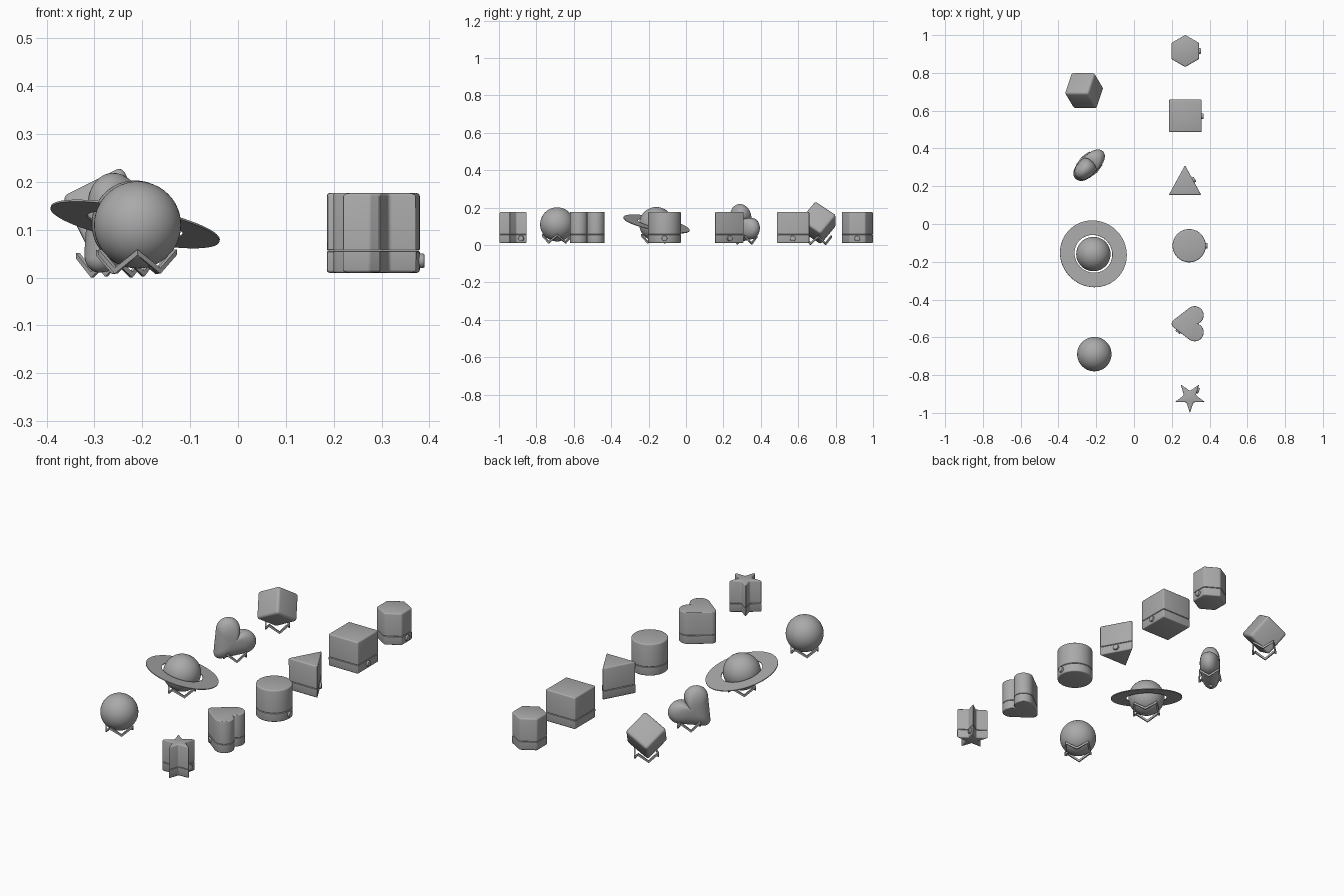
import bpy, bmesh
from math import sin, cos, pi, radians, asin, atan2, acos, hypot
from mathutils import Matrix, Vector

if "Cube" in bpy.data.objects:
    bpy.data.objects.remove(bpy.data.objects["Cube"])

grey = bpy.data.materials.new("dark_grey")
grey.diffuse_color = (0.4, 0.4, 0.4, 1)
grey.use_nodes = True
grey.node_tree.nodes["Principled BSDF"].inputs["Base Color"].default_value = grey.diffuse_color


def finish(bm, name, matrix=None, angle=35):
    bmesh.ops.recalc_face_normals(bm, faces=bm.faces[:])
    if matrix is not None:
        bm.transform(matrix)
    me = bpy.data.meshes.new(name)
    bm.to_mesh(me)
    bm.free()
    me.materials.append(grey)
    ob = bpy.data.objects.new(name, me)
    bpy.context.collection.objects.link(ob)
    bpy.ops.object.select_all(action='DESELECT')
    bpy.context.view_layer.objects.active = ob
    ob.select_set(True)
    bpy.ops.object.shade_smooth_by_angle(angle=radians(angle))
    return ob


def round_edges(bm, width, segments=3, skip_z=None):
    bmesh.ops.recalc_face_normals(bm, faces=bm.faces[:])
    edges = [e for e in bm.edges if e.calc_face_angle(0) > radians(30)
             and (skip_z is None or any(abs(v.co.z - skip_z) > 1e-5 for v in e.verts))]
    bmesh.ops.bevel(bm, geom=edges, offset=width, segments=segments,
                    profile=0.5, affect='EDGES', clamp_overlap=True)


def slab(name, pts, z0, z1, width, seam):
    bm = bmesh.new()
    lo = [bm.verts.new((x, y, z0)) for x, y in pts]
    hi = [bm.verts.new((x, y, z1)) for x, y in pts]
    n = len(pts)
    bm.faces.new(lo[::-1])
    bm.faces.new(hi)
    for i in range(n):
        j = (i + 1) % n
        bm.faces.new((lo[i], lo[j], hi[j], hi[i]))
    round_edges(bm, width, 3, seam)
    # tiny chamfer along the seam
    edges = [e for e in bm.edges if all(abs(v.co.z - seam) < 1e-5 for v in e.verts)]
    bmesh.ops.bevel(bm, geom=edges, offset=0.002, segments=1, profile=0.5,
                    affect='EDGES', clamp_overlap=True)
    return finish(bm, name)


def ngon(n, r, start):
    return [(r * cos(start + 2 * pi * i / n), r * sin(start + 2 * pi * i / n)) for i in range(n)]


def heart_outline(n=18):
    # Two lobe arcs joined by straight tangents to a rounded tip
    cx, cy, r, tip, tr = 0.045, 0.035, 0.048, -0.102, 0.024
    line = atan2(cy - tip, cx) - asin(r / hypot(cx, cy - tip))
    a0, a1 = line - pi / 2, acos(-cx / r)
    ty = tip + tr / cos(line)
    right = [(tr * cos(a), ty + tr * sin(a)) for a in
             (-pi / 2 + (a0 + pi / 2) * i / 5 for i in range(6))]
    right += [(cx + r * cos(a0 + (a1 - a0) * i / n),
               cy + r * sin(a0 + (a1 - a0) * i / n)) for i in range(n + 1)]
    right[0], right[-1] = (0, right[0][1]), (0, right[-1][1])
    return right + [(-x, y) for x, y in right[-2:0:-1]]


# Shaped boxes: base, body and a round button on the base
def box(name, center, pts, button, facing):
    cx, cy = center
    pts = [(x + cx, y + cy) for x, y in pts]
    slab(name + "_base", pts, 0.01, 0.0555, 0.006, 0.0555)
    slab(name + "_body", pts, 0.0565, 0.177, 0.007, 0.0565)
    bm = bmesh.new()
    bmesh.ops.create_cone(bm, cap_ends=True, segments=24, radius1=0.015, radius2=0.015, depth=0.024)
    round_edges(bm, 0.003, 2)
    m = (Matrix.Translation((button[0], button[1], 0.035)) @ Matrix.Rotation(radians(facing), 4, 'Z')
         @ Matrix.Rotation(pi / 2, 4, 'Y'))
    finish(bm, name + "_button", m)


star = []
for i in range(5):
    a = -pi / 2 + 2 * pi * i / 5
    star += [(0.084 * cos(a), 0.084 * sin(a)),
             (0.033 * cos(a + pi / 5), 0.033 * sin(a + pi / 5))]
heart = heart_outline()

box("hexagon_box", (0.271, 0.916), ngon(6, 0.085, pi / 2), (0.343, 0.916), 0)
box("square_box", (0.272, 0.573), ngon(4, 0.122, pi / 4), (0.356, 0.571), 0)
box("triangle_box", (0.27, 0.154), [(-0.086, 0), (0.086, 0), (0, 0.157)], (0.312, 0.232), 28)
box("round_box", (0.292, -0.115), ngon(48, 0.088, 0), (0.378, -0.115), 0)
box("heart_box", (0.286, -0.528), [(y, -x) for x, y in heart], (0.238, -0.565), -131)
box("star_box", (0.296, -0.917), star, (0.333, -0.88), -18)


# Zigzag stand: ribbon ring with four feet and four raised points
def stand(name, x, y, z, s=1.0):
    bm = bmesh.new()
    rings = []
    for i in range(8):
        a = i * pi / 4
        r, h = (0.078 * s, 0.039) if i % 2 == 0 else (0.064 * s, 0.0)
        rings.append([bm.verts.new((x + (r + dr) * cos(a), y + (r + dr) * sin(a), z + h + dz))
                      for dr, dz in ((-0.004, 0), (0.004, 0), (0.004, 0.012), (-0.004, 0.012))])
    for i in range(8):
        p, q = rings[i], rings[(i + 1) % 8]
        for k in range(4):
            l = (k + 1) % 4
            bm.faces.new((p[k], p[l], q[l], q[k]))
    finish(bm, name)


def ball(name, x, y, z, r):
    bm = bmesh.new()
    bmesh.ops.create_uvsphere(bm, u_segments=48, v_segments=24, radius=r)
    finish(bm, name, Matrix.Translation((x, y, z)))


# Plain ball
ball("ball", -0.21, -0.689, 0.11, 0.091)
stand("ball_stand", -0.21, -0.689, 0.008)

# Ringed planet with a tilted flat ring
ball("planet", -0.215, -0.159, 0.112, 0.091)
stand("planet_stand", -0.215, -0.159, 0.007)
bm = bmesh.new()
n = 64
loops = [[bm.verts.new((r * cos(2 * pi * i / n), r * sin(2 * pi * i / n), h)) for i in range(n)]
         for r, h in ((0.102, -0.002), (0.180, -0.002), (0.180, 0.002), (0.102, 0.002))]
for k in range(4):
    p, q = loops[k], loops[(k + 1) % 4]
    for i in range(n):
        j = (i + 1) % n
        bm.faces.new((p[i], p[j], q[j], q[i]))
tilt = Vector((0, 0, 1)).rotation_difference(Vector((0.2, 0.2, 1))).to_matrix().to_4x4()
finish(bm, "planet_ring", Matrix.Translation((-0.215, -0.158, 0.112)) @ tilt)

# Puffy heart: outline rings shrinking on a full, rounded profile
bm = bmesh.new()
layers, c = 16, 0.015
prev = None
for k in range(1, layers):
    t = -pi / 2 + pi * k / layers
    s = cos(t) ** 0.7
    ring = [bm.verts.new((1.2 * x * s, 1.2 * (c + (y - c) * s), 0.05 * sin(t))) for x, y in heart]
    if prev:
        for i in range(len(ring)):
            j = (i + 1) % len(ring)
            bm.faces.new((prev[i], prev[j], ring[j], ring[i]))
    if k in (1, layers - 1):
        pole = bm.verts.new((0, 1.2 * c, -0.05 if k == 1 else 0.05))
        for i in range(len(ring)):
            bm.faces.new((pole, ring[i], ring[(i + 1) % len(ring)]))
    prev = ring
# upright plane facing front-right, leaning 43 degrees sideways
m = (Matrix.Translation((-0.253, 0.296, 0.094)) @ Matrix.Rotation(pi / 4, 4, 'Z')
     @ Matrix.Rotation(pi / 2, 4, 'X') @ Matrix.Rotation(radians(-43), 4, 'Z'))
finish(bm, "puffy_heart", m, 60)
stand("puffy_heart_stand", -0.237, 0.313, 0.002, 0.85)

# Rounded cube balanced on a corner
bm = bmesh.new()
bmesh.ops.create_cube(bm, size=0.14)
round_edges(bm, 0.014, 4)
e1 = Vector((7, 21, -14)).normalized()
e2 = Vector((9, -15, -18))
e2 = (e2 - e1 * e2.dot(e1)).normalized()
rot = Matrix((e1, e2, e1.cross(e2))).transposed().to_4x4()
finish(bm, "tilted_cube", Matrix.Translation((-0.264, 0.706, 0.118)) @ rot)
stand("tilted_cube_stand", -0.264, 0.706, 0.0, 0.9)
